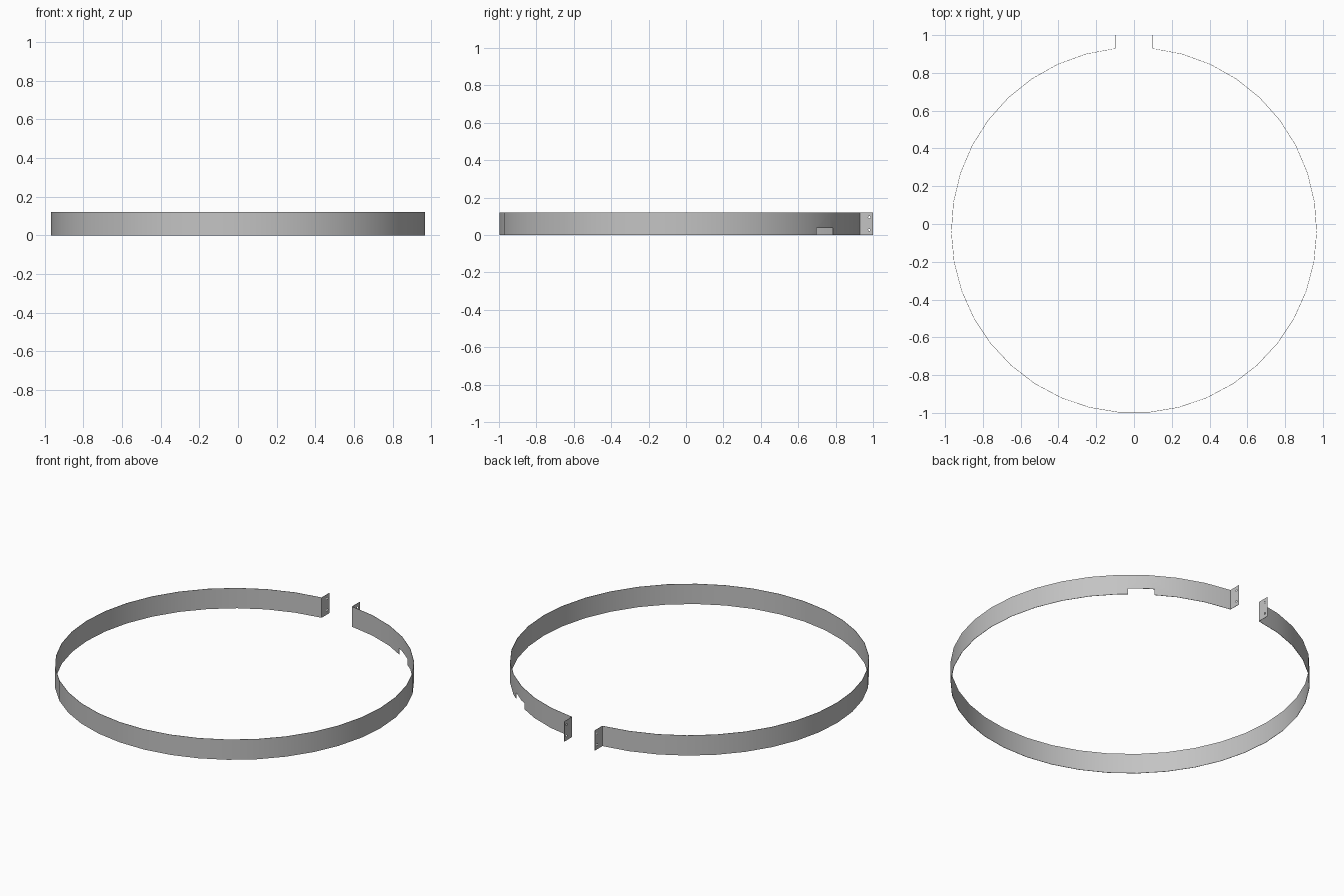
import bpy, bmesh, math
from mathutils import Matrix, Vector

cube = bpy.data.objects.get("Cube")
if cube:
    bpy.data.objects.remove(cube)

RADIUS, CENTRE_Y, HEIGHT = 0.967, -0.033, 0.12
GAP, SEGMENTS, THICKNESS = 0.1, 37, 0.002

steel = bpy.data.materials.new("grey steel")
steel.use_nodes = True
colour = (0.55, 0.55, 0.55, 1)
steel.diffuse_color = colour
steel.node_tree.nodes["Principled BSDF"].inputs["Base Color"].default_value = colour


def ring_point(angle):
    """Point on the ring, angle measured from the back towards +x."""
    return (RADIUS * math.sin(angle), CENTRE_Y + RADIUS * math.cos(angle))


def finish(bm, name):
    mesh = bpy.data.meshes.new(name)
    bm.to_mesh(mesh)
    bm.free()
    obj = bpy.data.objects.new(name, mesh)
    bpy.context.collection.objects.link(obj)
    mesh.materials.append(steel)
    return obj


# Open ring with a flange bent outwards at each end
start = math.asin(GAP / RADIUS)
step = (2 * math.pi - 2 * start) / SEGMENTS
path = [(GAP, 1)] + [ring_point(start + i * step) for i in range(SEGMENTS + 1)] + [(-GAP, 1)]
bm = bmesh.new()
low = [bm.verts.new((x, y, 0)) for x, y in path]
high = [bm.verts.new((x, y, HEIGHT)) for x, y in path]
for i in range(len(path) - 1):
    bm.faces.new((low[i + 1], low[i], high[i], high[i + 1]))
band = finish(bm, "clamp_band")

# Sheet thickness
solid = band.modifiers.new("thickness", 'SOLIDIFY')
solid.thickness = THICKNESS
solid.offset = 0

# Cutters: bolt holes through both flanges, and a notch in the lower edge
cutters = []
for z in (0.027, 0.095):
    bm = bmesh.new()
    turn = Matrix.Translation((0, 0.98, z)) @ Matrix.Rotation(math.pi / 2, 4, 'Y')
    bmesh.ops.create_cone(bm, cap_ends=True, segments=12, radius1=0.006,
                          radius2=0.006, depth=0.4, matrix=turn)
    cutters.append(finish(bm, "hole_cutter"))

a, b = math.radians(32.1), math.radians(40.7)
x, y = ring_point((a + b) / 2)
bm = bmesh.new()
place = (Matrix.Translation((x, y, 0)) @ Matrix.Rotation(-(a + b) / 2, 4, 'Z')
         @ Matrix.Diagonal(Vector((RADIUS * (b - a), 0.1, 0.072, 1))))
bmesh.ops.create_cube(bm, size=1, matrix=place)
cutters.append(finish(bm, "notch_cutter"))

for cutter in cutters:
    cutter.hide_render = True
    cut = band.modifiers.new("cut", 'BOOLEAN')
    cut.operation = 'DIFFERENCE'
    cut.solver = 'EXACT'
    cut.object = cutter

# Apply the cuts and smooth the curve, keeping the bends sharp
bpy.ops.object.select_all(action='DESELECT')
band.select_set(True)
bpy.context.view_layer.objects.active = band
for name in [m.name for m in band.modifiers]:
    bpy.ops.object.modifier_apply(modifier=name)
for cutter in cutters:
    bpy.data.objects.remove(cutter)
bpy.ops.object.shade_smooth_by_angle(angle=math.radians(30))
